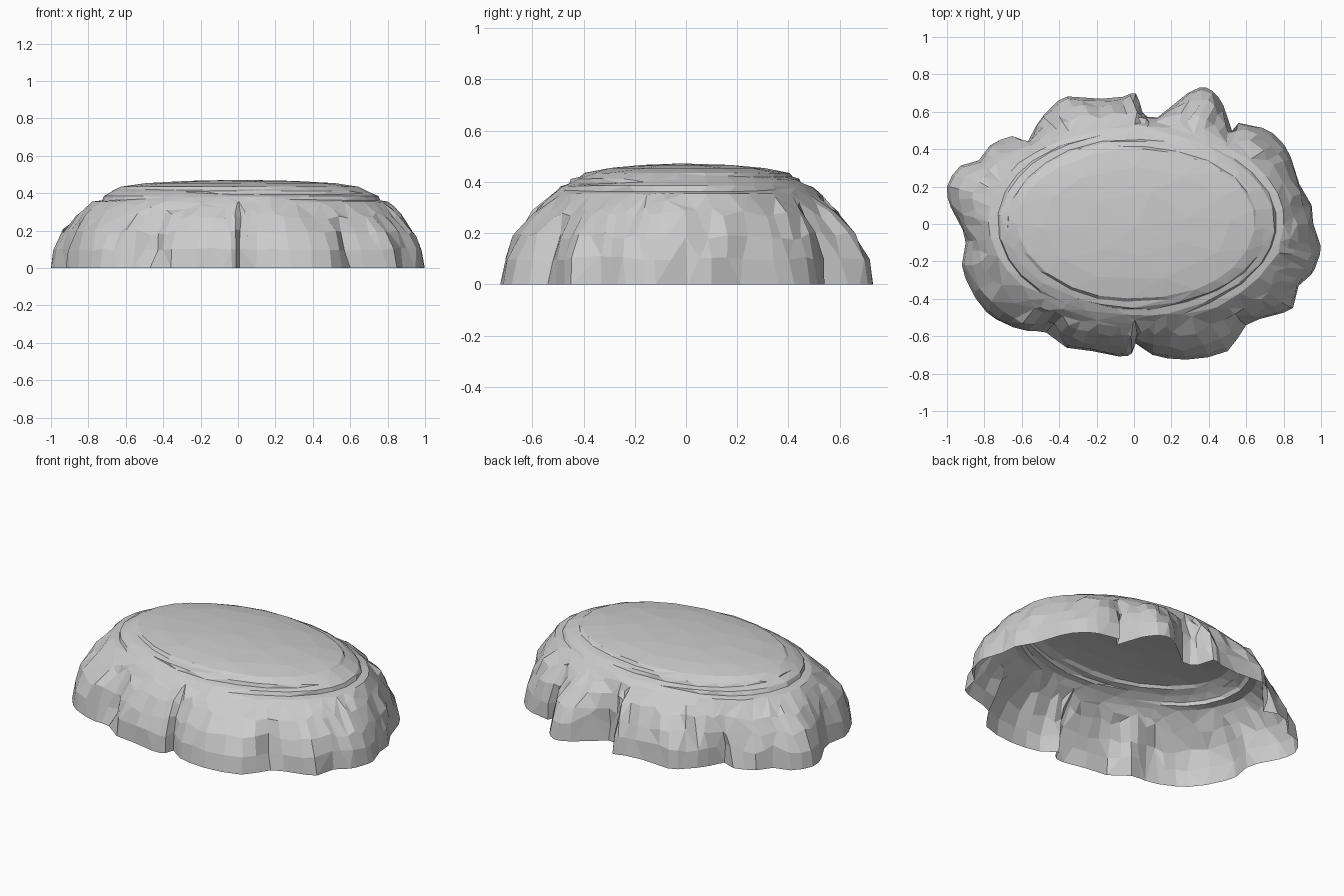
import bpy, bmesh, math, random
from mathutils import Vector

if "Cube" in bpy.data.objects:
    bpy.data.objects.remove(bpy.data.objects["Cube"])

random.seed(7)

# Ragged footprint of the rock, counterclockwise from the right
FOOT = [(1.0, -.12), (.96, 0), (.95, .1), (.88, .22), (.84, .36), (.78, .45), (.70, .51),
        (.56, .54), (.53, .48), (.48, .63), (.42, .71), (.35, .73), (.25, .67), (.12, .57),
        (.04, .60), (.01, .70), (-.06, .68), (-.20, .67), (-.36, .68), (-.44, .63),
        (-.52, .53), (-.57, .44), (-.65, .47), (-.77, .42), (-.83, .34), (-.93, .31),
        (-1.0, .20), (-.98, .09), (-.93, 0), (-.90, -.10), (-.92, -.22), (-.87, -.36),
        (-.79, -.47), (-.68, -.54), (-.58, -.57), (-.47, -.58), (-.36, -.66), (-.22, -.68),
        (-.07, -.71), (-.01, -.69), (.01, -.64), (.10, -.70), (.28, -.725), (.50, -.68),
        (.60, -.54), (.74, -.49), (.85, -.45), (.88, -.33), (.95, -.27), (.98, -.20)]

# Wall rings: height, blend from footprint to ellipse, jitter, smoothing passes
WALL = [(0, 0, 0, 0), (.10, .07, .006, 0), (.19, .24, .012, 1),
        (.275, .55, .010, 3), (.32, .80, .005, 5)]
# Ledge rings: height, x radius, y radius
LEDGES = [(.355, .79, .52), (.362, .745, .495), (.385, .735, .485), (.392, .695, .455),
          (.412, .685, .445), (.418, .65, .415), (.435, .635, .40),
          (.454, .50, .30), (.466, .28, .17)]
# Chipped hollows in the wall: x, y, radius, depth
CHIPS = [(-.46, -.56, .10, .05), (-.67, .45, .08, .04), (.58, -.52, .08, .03)]


def on_ellipse(p, rx, ry):
    a = math.atan2(p[1] / .54, p[0] / .80)
    return Vector((.012 + rx * math.cos(a), ry * math.sin(a)))


def smoothed(pts, passes):
    for _ in range(passes):
        pts = [(pts[i - 1] + pts[i] * 2 + pts[(i + 1) % len(pts)]) / 4 for i in range(len(pts))]
    return pts


# Round the footprint with bulging midpoints
outline = []
for i, p in enumerate(FOOT):
    p0, p1 = Vector(FOOT[i - 1]), Vector(p)
    p2, p3 = (Vector(FOOT[(i + s) % len(FOOT)]) for s in (1, 2))
    outline += [p1, (p1 + p2) * .5625 - (p0 + p3) * .0625]
n = len(outline)

bm = bmesh.new()
rings = []

# Eroded wall
for z, t, j, passes in WALL:
    ring = []
    for p in smoothed(outline, passes):
        q = p.lerp(on_ellipse(p, .79, .52), t)
        if j:
            for cx, cy, r, d in CHIPS:
                fall = max(0, 1 - (q - Vector((cx, cy))).length / r)
                q -= q.normalized() * d * fall
            q += Vector((random.uniform(-j, j), random.uniform(-j, j)))
        ring.append(bm.verts.new((q.x, q.y, z + random.uniform(-j, j) * 1.5)))
    rings.append(ring)

# Stepped ledges that fade in and out around the low crown
soft = smoothed(outline, 5)
for k, (z, rx, ry) in enumerate(LEDGES):
    ring = []
    for p in soft:
        a = math.atan2(p.y, p.x)
        step = min(1, max(0, .5 + .9 * math.sin(2 * a + (k + 1) // 2 * 1.9)))
        ramp = .355 + (.79 - rx) / .155 * .08
        h = ramp + (z - ramp) * step if 0 < k < 6 else z
        wobble = 1 + .008 * math.sin(5 * a + k)
        q = on_ellipse(p, rx * wobble, ry * wobble)
        ring.append(bm.verts.new((q.x, q.y, h)))
    rings.append(ring)

# Skin the rings, leaving the underside open
for a, b in zip(rings, rings[1:]):
    for i in range(n):
        k = (i + 1) % n
        bm.faces.new((a[i], a[k], b[k], b[i]))
peak = bm.verts.new((.01, -.02, .472))
for i in range(n):
    bm.faces.new((rings[-1][i], rings[-1][(i + 1) % n], peak))

mesh = bpy.data.meshes.new("flat_rock")
bm.to_mesh(mesh)
bm.free()
rock = bpy.data.objects.new("flat_rock", mesh)
bpy.context.collection.objects.link(rock)

# Break the surface into irregular low-poly facets
facets = rock.modifiers.new("facets", 'DECIMATE')
facets.ratio = .36
